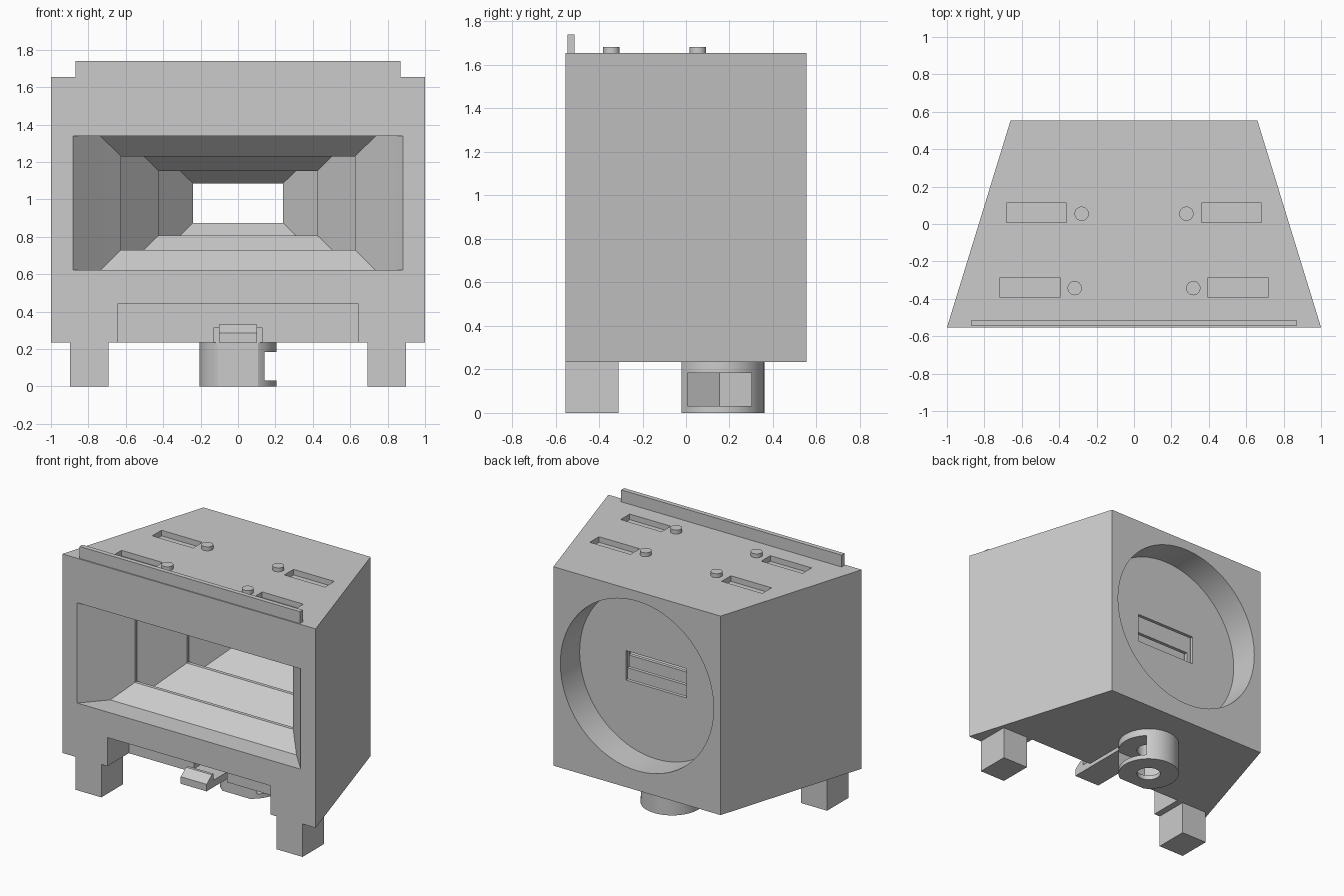
import bpy, bmesh, math

if "Cube" in bpy.data.objects:
    bpy.data.objects.remove(bpy.data.objects["Cube"])


def make(name, rings):
    """Loft equal-length closed rings of points and cap both ends."""
    bm = bmesh.new()
    loops = [[bm.verts.new(p) for p in r] for r in rings]
    n = len(loops[0])
    for a, b in zip(loops, loops[1:]):
        for i in range(n):
            j = (i + 1) % n
            bm.faces.new((a[i], a[j], b[j], b[i]))
    bm.faces.new(loops[0][::-1])
    bm.faces.new(loops[-1])
    bmesh.ops.recalc_face_normals(bm, faces=bm.faces)
    me = bpy.data.meshes.new(name)
    bm.to_mesh(me)
    bm.free()
    ob = bpy.data.objects.new(name, me)
    bpy.context.collection.objects.link(ob)
    return ob


def prism(name, pts, axis, lo, hi):
    def put(p, h):
        return {"x": (h, p[0], p[1]), "y": (p[0], h, p[1]), "z": (p[0], p[1], h)}[axis]
    return make(name, [[put(p, h) for p in pts] for h in (lo, hi)])


def box(name, x0, x1, y0, y1, z0, z1):
    return prism(name, [(x0, y0), (x1, y0), (x1, y1), (x0, y1)], "z", z0, z1)


def cyl(name, cx, cy, r, axis, lo, hi, n=64):
    pts = [(cx + r * math.cos(2 * math.pi * i / n), cy + r * math.sin(2 * math.pi * i / n))
           for i in range(n)]
    return prism(name, pts, axis, lo, hi)


def cut(ob, cutters):
    for c in cutters:
        c.hide_render = True
        m = ob.modifiers.new("cut", "BOOLEAN")
        m.operation, m.solver, m.object = "DIFFERENCE", "EXACT", c
        bpy.context.view_layer.objects.active = ob
        bpy.ops.object.modifier_apply(modifier=m.name)
        bpy.data.objects.remove(c)


def smooth(ob):
    bpy.ops.object.select_all(action="DESELECT")
    ob.select_set(True)
    bpy.context.view_layer.objects.active = ob
    bpy.ops.object.shade_smooth_by_angle(angle=math.radians(25))


BOLT = (0, 0.155)

# Tapered housing
body = prism("housing", [(-1, -0.553), (1, -0.553), (0.66, 0.553), (-0.66, 0.553)],
             "z", 0.235, 1.655)

# Stepped light tunnel: (y, half width, half height)
ZC = 0.98
sections = [(-0.60, 0.925, 0.358), (-0.39, 0.735, 0.358), (-0.27, 0.625, 0.25),
            (-0.245, 0.625, 0.25), (-0.245, 0.645, 0.39), (0.03, 0.425, 0.173),
            (0.055, 0.425, 0.173), (0.055, 0.445, 0.305), (0.31, 0.24, 0.105),
            (0.40, 0.24, 0.105)]
tunnel = make("tunnel_cutter", [[(sx * w, y, ZC + sz * h) for sx, sz in
                                 ((-1, -1), (1, -1), (1, 1), (-1, 1))]
                                for y, w, h in sections])
cutters = [
    cyl("recess_cutter", 0, ZC, 0.605, "y", 0.335, 0.7, 96),
    tunnel,
    box("notch_cutter", -0.645, 0.645, -0.7, -0.31, 0.1, 0.44),
    box("groove_cutter", -0.13, 0.13, -0.4, -0.02, 0.1, 0.312),
    cyl("bolt_cutter", *BOLT, 0.08, "z", 0.1, 0.4, 48),
]
# Shallow slots in the roof
for s in (-1, 1):
    for x0, x1, y0, y1 in ((0.36, 0.682, 0.008, 0.112), (0.393, 0.718, -0.39, -0.288)):
        a, b = sorted((s * x0, s * x1))
        cutters.append(box("slot_cutter", a, b, y0, y1, 1.615, 1.8))
cut(body, cutters)
smooth(body)

# Front lip, roof pegs and feet
box("front_lip", -0.87, 0.87, -0.545, -0.512, 1.655, 1.74)
for s, side in ((-1, "left"), (1, "right")):
    for (x, y), row in (((0.28, 0.055), "rear"), ((0.317, -0.343), "front")):
        smooth(cyl(f"{side}_{row}_peg", s * x, y, 0.038, "z", 1.655, 1.683, 32))
    a, b = sorted((s * 0.692, s * 0.897))
    box(f"{side}_foot", a, b, -0.553, -0.31, 0, 0.235)

# Round bolt mount with a flat front, a side-loading nut slot and a bolt hole
mount = cyl("bolt_mount", *BOLT, 0.205, "z", 0, 0.235, 96)
cy = BOLT[1]
cut(mount, [
    box("flat_cutter", -0.4, 0.4, -0.4, -0.02, -0.1, 0.4),
    prism("nut_cutter", [(-0.17, cy), (-0.085, cy - 0.147), (0.4, cy - 0.147),
                         (0.4, cy + 0.147), (-0.085, cy + 0.147)], "z", 0.032, 0.183),
    cyl("hole_cutter", *BOLT, 0.08, "z", -0.1, 0.4, 48),
])
smooth(mount)

# Spring latch with a raised wedge tip
prism("latch_arm", [(-0.5, 0.235), (-0.02, 0.235), (-0.02, 0.285), (-0.42, 0.285),
                    (-0.42, 0.33), (-0.44, 0.33), (-0.5, 0.285)], "x", -0.102, 0.102)
